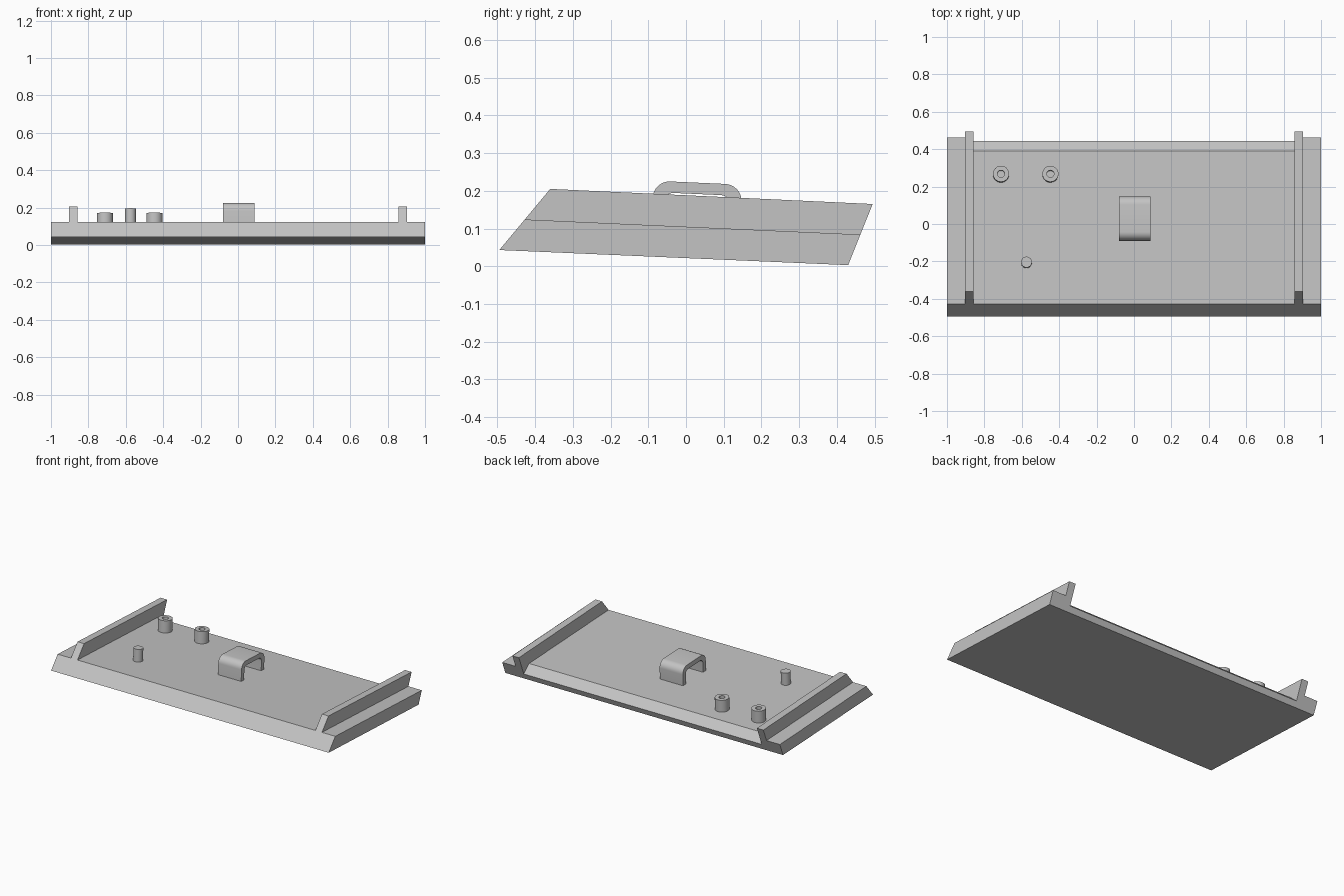
import bpy, bmesh, math
from mathutils import Matrix

if "Cube" in bpy.data.objects:
    bpy.data.objects.remove(bpy.data.objects["Cube"], do_unlink=True)

grey = bpy.data.materials.new("plain grey")
grey.use_nodes = True
colour = (0.55, 0.55, 0.55, 1)
grey.diffuse_color = colour
grey.node_tree.nodes["Principled BSDF"].inputs["Base Color"].default_value = colour

SLOPE = -0.045                     # fall of the deck towards the back
TILT = math.atan(SLOPE)


def deck(y):
    return 0.124 + SLOPE * (y + 0.427)


def add_object(name, bm):
    bmesh.ops.recalc_face_normals(bm, faces=bm.faces)
    mesh = bpy.data.meshes.new(name)
    bm.to_mesh(mesh)
    bm.free()
    mesh.materials.append(grey)
    obj = bpy.data.objects.new(name, mesh)
    bpy.context.collection.objects.link(obj)
    return obj


def extrude_x(name, profile, x0, x1):
    """Solid with a (y, z) profile running from x0 to x1."""
    bm = bmesh.new()
    face = bm.faces.new([bm.verts.new((x0, y, z)) for y, z in profile])
    out = bmesh.ops.extrude_face_region(bm, geom=[face])
    moved = [g for g in out["geom"] if isinstance(g, bmesh.types.BMVert)]
    bmesh.ops.translate(bm, verts=moved, vec=(x1 - x0, 0, 0))
    return add_object(name, bm)


def cut(target, cutter):
    cutter.hide_render = True
    mod = target.modifiers.new("cut", "BOOLEAN")
    mod.object = cutter
    mod.operation = "DIFFERENCE"
    mod.solver = "EXACT"
    bpy.context.view_layer.objects.active = target
    bpy.ops.object.modifier_apply(modifier=mod.name)
    bpy.data.objects.remove(cutter, do_unlink=True)


def smooth(obj):
    bpy.ops.object.select_all(action="DESELECT")
    obj.select_set(True)
    bpy.context.view_layer.objects.active = obj
    bpy.ops.object.shade_smooth_by_angle(angle=math.radians(35))


# Tray body: full-height slab, stepped at the sides and hollowed in the middle
tray = extrude_x("tray_with_rails",
                 [(-0.495, 0.043), (-0.36, 0.205), (0.495, 0.165), (0.43, 0.003)], -1, 1)
step = [(-0.6, deck(-0.6)), (0.6, deck(0.6)), (0.6, 0.4), (-0.6, 0.4)]
for side in (-1, 1):
    cut(tray, extrude_x("step_cutter", step, side * 0.904, side * 1.1))
channel = [(-0.6, deck(-0.6)), (0.39, deck(0.39)), (0.55, -0.052), (0.6, 0.4), (-0.6, 0.4)]
cut(tray, extrude_x("channel_cutter", channel, -0.857, 0.857))


def lathe(name, profile, x, y):
    """Spin an (r, z) profile and stand it square on the sloping deck."""
    bm = bmesh.new()
    verts = [bm.verts.new((r, 0, z)) for r, z in profile]
    edges = [bm.edges.new(pair) for pair in zip(verts, verts[1:])]
    bmesh.ops.spin(bm, geom=verts + edges, cent=(0, 0, 0), axis=(0, 0, 1),
                   angle=math.tau, steps=32)
    bmesh.ops.remove_doubles(bm, verts=bm.verts, dist=0.0001)
    place = Matrix.Translation((x, y, deck(y))) @ Matrix.Rotation(TILT, 4, "X")
    bmesh.ops.transform(bm, matrix=place, verts=bm.verts)
    smooth(add_object(name, bm))


# Two hollow posts and one solid pin
tube = [(0, -0.005), (0.043, -0.005), (0.043, 0.078), (0.019, 0.078), (0.019, 0.02), (0, 0.02)]
lathe("right_hollow_post", tube, -0.711, 0.265)
lathe("left_hollow_post", tube, -0.447, 0.265)
lathe("pin", [(0, -0.005), (0.029, -0.005), (0.029, 0.081), (0, 0.081)], -0.575, -0.207)


# Loop handle: arch with rounded shoulders
def arch(y0, y1, top, radius):
    points = [(y0, -0.003)]
    for centre, start in ((y0 + radius, 180), (y1 - radius, 90)):
        for i in range(9):
            a = math.radians(start - 90 * i / 8)
            points.append((centre + radius * math.cos(a), top - radius + radius * math.sin(a)))
    return points + [(y1, -0.003)]


outline = arch(-0.118, 0.118, 0.118, 0.045) + arch(-0.088, 0.088, 0.088, 0.025)[::-1]
handle = extrude_x("loop_handle", outline, -0.08, 0.087)
handle.data.transform(Matrix.Translation((0, 0.026, deck(0.026))) @ Matrix.Rotation(TILT, 4, "X"))
smooth(handle)
